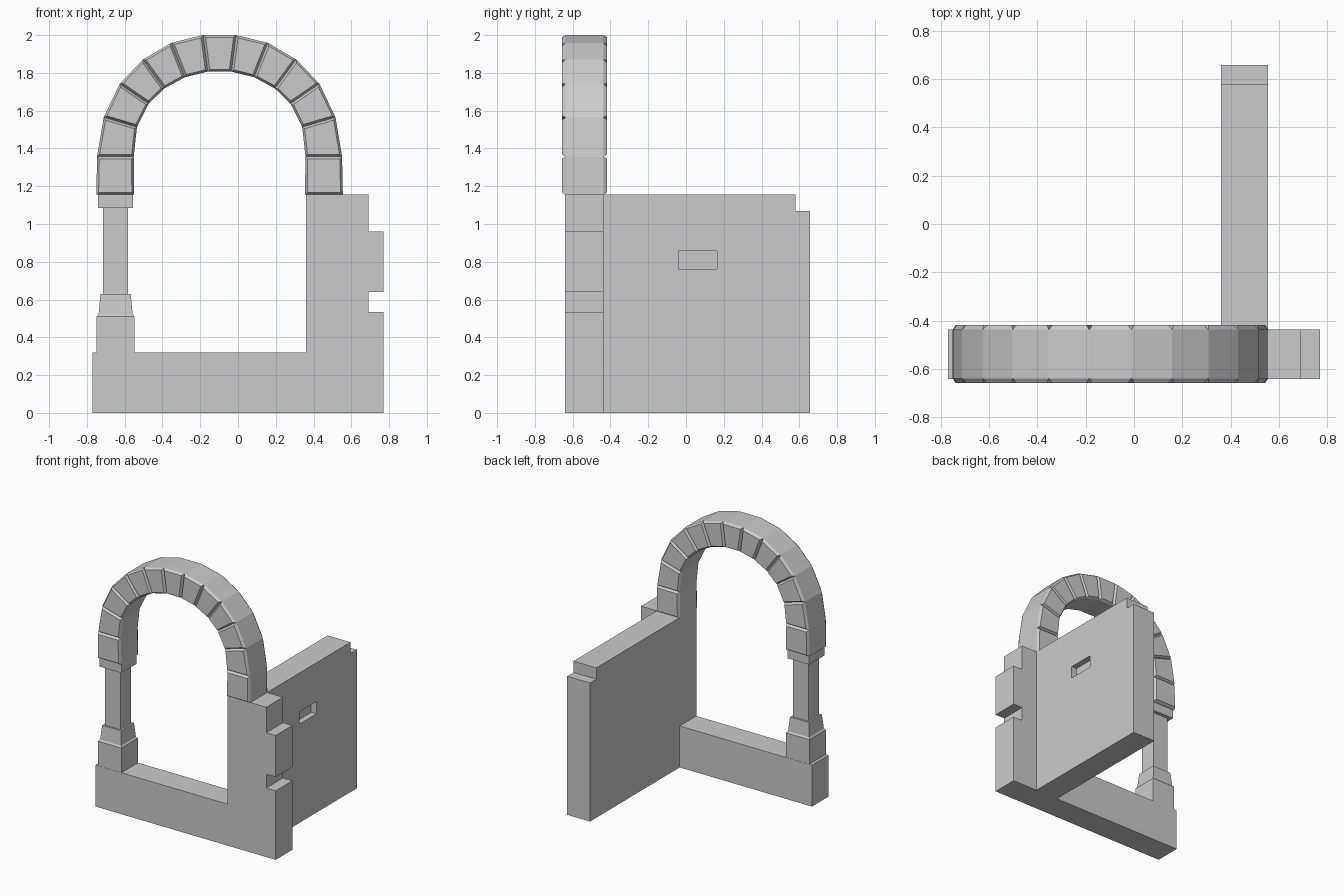
import bpy, bmesh
from mathutils import Vector

if "Cube" in bpy.data.objects:
    bpy.data.objects.remove(bpy.data.objects["Cube"])

YF, YB = -0.64, -0.437      # front wall faces
ARCH_X = -0.0975            # arch symmetry axis


def finish(name, bm):
    bmesh.ops.recalc_face_normals(bm, faces=bm.faces)
    me = bpy.data.meshes.new(name)
    bm.to_mesh(me)
    bm.free()
    ob = bpy.data.objects.new(name, me)
    bpy.context.collection.objects.link(ob)
    return ob


def loft(name, rings):
    """Bridge equal-length closed rings and cap both ends."""
    bm = bmesh.new()
    vs = [[bm.verts.new(p) for p in r] for r in rings]
    n = len(vs[0])
    for a, b in zip(vs, vs[1:]):
        for i in range(n):
            j = (i + 1) % n
            bm.faces.new((a[i], a[j], b[j], b[i]))
    bm.faces.new(vs[0])
    bm.faces.new(vs[-1])
    return finish(name, bm)


def inset(poly, d):
    """Move every edge of a counter-clockwise 2D polygon inward by d."""
    out = []
    n = len(poly)
    for i in range(n):
        p = Vector(poly[i])
        e0 = (p - Vector(poly[i - 1])).normalized()
        e1 = (Vector(poly[(i + 1) % n]) - p).normalized()
        n0, n1 = Vector((-e0.y, e0.x)), Vector((-e1.y, e1.x))
        out.append(p + (n0 + n1) * d / (1 + n0.dot(n1)))
    return out


# Front wall: sill and toothed right jamb
front = [(-0.77, 0), (0.77, 0), (0.77, 0.533), (0.69, 0.533), (0.69, 0.64),
         (0.77, 0.64), (0.77, 0.96), (0.69, 0.96), (0.69, 1.157),
         (0.36, 1.157), (0.36, 0.32), (-0.77, 0.32)]
loft("front_wall", [[(x, y, z) for x, z in front] for y in (YF, YB)])

# Side wall with stepped back corner
side = [(YB, 0), (0.657, 0), (0.657, 1.07), (0.58, 1.07), (0.58, 1.157), (YB, 1.157)]
wall = loft("side_wall", [[(x, y, z) for y, z in side] for x in (0.36, 0.555)])

# Shallow slot in the outer face of the side wall
slot = [(-0.04, 0.762), (0.165, 0.762), (0.165, 0.857), (-0.04, 0.857)]
cutter = loft("slot_cutter", [[(x, y, z) for y, z in slot] for x in (0.51, 0.60)])
cutter.hide_render = True
mod = wall.modifiers.new("slot", 'BOOLEAN')
mod.operation, mod.solver, mod.object = 'DIFFERENCE', 'EXACT', cutter
bpy.context.view_layer.objects.active = wall
bpy.ops.object.modifier_apply(modifier=mod.name)
bpy.data.objects.remove(cutter)

# Square pillar: plinth, tapered base, shaft, capital as (half width, z)
profile = [(0.1, 0.32), (0.1, 0.51), (0.09, 0.522), (0.08, 0.63), (0.066, 0.63),
           (0.066, 1.085), (0.093, 1.085), (0.093, 1.155)]
px, py = -0.648, (YF + YB) / 2
loft("pillar", [[(px + sx * h, py + sy * h, z)
                 for sx, sy in ((-1, -1), (1, -1), (1, 1), (-1, 1))]
                for h, z in profile])

# Arch joints on the left half (outer, inner), mirrored for the right half
outer = [(-0.75, 1.155), (-0.746, 1.357), (-0.711, 1.565), (-0.626, 1.742),
         (-0.503, 1.871), (-0.353, 1.959), (-0.185, 2.0)]
inner = [(-0.55, 1.155), (-0.552, 1.357), (-0.535, 1.513), (-0.473, 1.637),
         (-0.391, 1.717), (-0.281, 1.777), (-0.16, 1.807)]
outer += [(2 * ARCH_X - x, z) for x, z in reversed(outer)]
inner += [(2 * ARCH_X - x, z) for x, z in reversed(inner)]

# Chamfered arch stones
for i in range(len(outer) - 1):
    quad = [outer[i], inner[i], inner[i + 1], outer[i + 1]]
    small = inset(quad, 0.012)
    loft(f"arch_stone_{i + 1}",
         [[(x, y, z) for x, z in ring] for ring, y in
          ((small, -0.657), (quad, -0.638), (quad, -0.437), (small, -0.418))])
